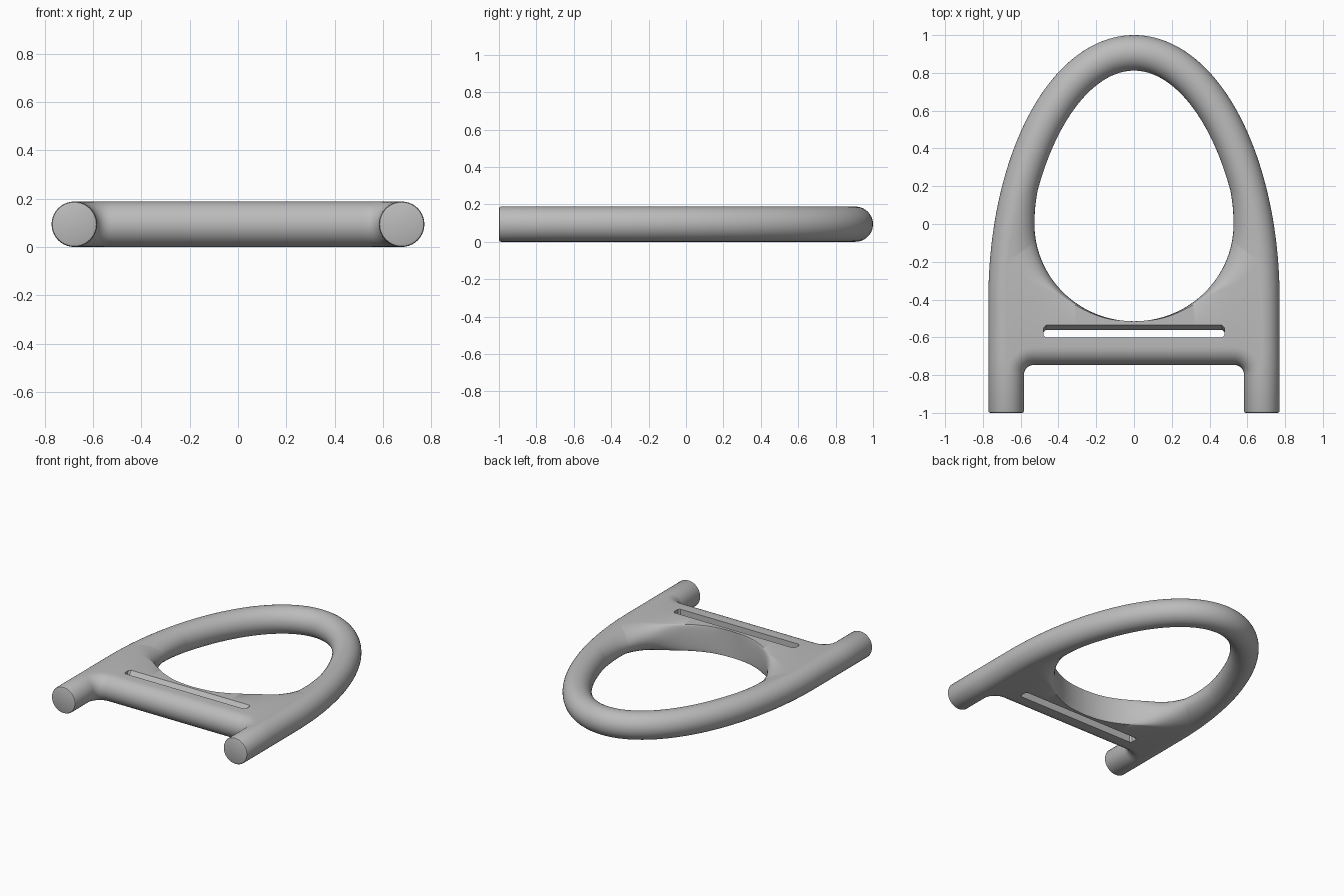
import bpy, bmesh, math
from mathutils import Vector

R = 0.094            # half thickness, also the tube radius
RAIL_X, RAIL_Y = 0.677, -0.4
RAIL_B = 1 - R - RAIL_Y

if "Cube" in bpy.data.objects:
    bpy.data.objects.remove(bpy.data.objects["Cube"])

grey = bpy.data.materials.new("plain_grey")
grey.use_nodes = True
COLOUR = (0.5, 0.5, 0.5, 1)
grey.diffuse_color = COLOUR
grey.node_tree.nodes["Principled BSDF"].inputs["Base Color"].default_value = COLOUR


def loft(name, rings):
    """Skin a list of equal closed rings and cap both ends."""
    bm = bmesh.new()
    rows = [[bm.verts.new(p) for p in ring] for ring in rings]
    n = len(rows[0])
    for a, b in zip(rows, rows[1:]):
        for i in range(n):
            j = (i + 1) % n
            bm.faces.new((a[i], a[j], b[j], b[i]))
    bm.faces.new(rows[0][::-1])
    bm.faces.new(rows[-1])
    bmesh.ops.recalc_face_normals(bm, faces=bm.faces)
    mesh = bpy.data.meshes.new(name)
    bm.to_mesh(mesh)
    bm.free()
    mesh.materials.append(grey)
    obj = bpy.data.objects.new(name, mesh)
    bpy.context.collection.objects.link(obj)
    return obj


def smooth(obj):
    bpy.ops.object.select_all(action='DESELECT')
    obj.select_set(True)
    bpy.context.view_layer.objects.active = obj
    bpy.ops.object.shade_smooth_by_angle(angle=math.radians(35))


def rounded_edge(crest, edge, steps=16):
    """Half-round section from bottom crest, out to the edge, to top crest."""
    pts = []
    for i in range(steps + 1):
        a = math.pi * (i / steps - 0.5)
        p = crest.lerp(edge, math.cos(a))
        pts.append(Vector((p.x, p.y, R + R * math.sin(a))))
    return pts


def spline(keys, t):
    """Catmull-Rom through (t, x, y) keys."""
    i = max(k for k in range(len(keys) - 1) if k == 0 or keys[k][0] <= t)
    p = [Vector(keys[min(max(k, 0), len(keys) - 1)][1:]) for k in range(i - 1, i + 3)]
    u = (t - keys[i][0]) / (keys[i + 1][0] - keys[i][0])
    return 0.5 * (2 * p[1] + (p[2] - p[0]) * u
                  + (2 * p[0] - 5 * p[1] + 4 * p[2] - p[3]) * u ** 2
                  + (3 * p[1] - p[0] - 3 * p[2] + p[3]) * u ** 3)


def rail_point(y):
    return Vector((RAIL_X * math.sqrt(1 - ((y - RAIL_Y) / RAIL_B) ** 2), y))


def mirrored(pts):
    return [Vector((-p.x, *p[1:])) for p in pts]


# Arched rail: straight legs joined by a half ellipse, with eased ends
stations = [(RAIL_X, -1, 0, 1, R - 0.01), (RAIL_X, -0.997, 0, 1, R - 0.003),
            (RAIL_X, -0.99, 0, 1, R), (RAIL_X, -0.7, 0, 1, R)]
legs_end = [(-x, y, 0, -1, r) for x, y, _, _, r in reversed(stations)]
for i in range(97):
    a = math.pi * i / 96
    t = Vector((-RAIL_X * math.sin(a), RAIL_B * math.cos(a))).normalized()
    stations.append((RAIL_X * math.cos(a), RAIL_Y + RAIL_B * math.sin(a), t.x, t.y, R))
rings = []
for x, y, tx, ty, r in stations + legs_end:
    ring = []
    for k in range(40):
        c, s = math.cos(math.tau * k / 40), math.sin(math.tau * k / 40)
        ring.append(Vector((x + ty * r * c, y - tx * r * c, R + r * s)))
    rings.append(ring)
smooth(loft("arched_rail", rings))

# Opening: egg-shaped edge at mid height, and the crest where it meets the flat
def opening(deg):
    a = math.radians(deg)
    return Vector((0.527 * math.cos(a), (0.515 if deg < 0 else 0.71) * math.sin(a)))


CREST = [(-90, 0, -0.516), (-75, 0.135, -0.502), (-60, 0.26, -0.457),
         (-40, 0.42, -0.366), (-25, 0.555, -0.305), (-10, *rail_point(-0.2))]


def crossbar_front(deg):
    """Crest and edge of the crossbar front, filleted into the leg."""
    if deg <= -28:
        x = 0.53 * (deg + 90) / 62
        return Vector((x, -0.652)), Vector((x, -0.746))
    a = math.radians(90 * (-10 - deg) / 18)
    d = Vector((math.cos(a), math.sin(a)))
    c = Vector((0.53, -0.799))
    return c + d * 0.147, c + d * 0.053


# Web plate with rounded crossbar front
half = []
for i in range(41):
    deg = -90 + 2 * i
    front = rounded_edge(*crossbar_front(deg))
    back = rounded_edge(spline(CREST, deg), opening(deg))
    half.append(front + back[::-1])
web = loft("web_and_crossbar", [mirrored(r) for r in half[:0:-1]] + half)

# Slot through the web, chamfered on its rear edges
slot_rings = []
for x, inset in ((-0.478, 0.012), (-0.466, 0), (0.466, 0), (0.478, 0.012)):
    front_y, rear_y, lip_y = -0.602 + inset, -0.56 - inset, -0.536 - inset
    profile = [(front_y, -0.05), (lip_y, -0.05), (lip_y, 0), (rear_y, 0.03),
               (rear_y, 2 * R - 0.03), (lip_y, 2 * R), (lip_y, 0.25), (front_y, 0.25)]
    slot_rings.append([Vector((x, y, z)) for y, z in profile])
cutter = loft("slot_cutter", slot_rings)
cutter.hide_render = True
cut = web.modifiers.new("slot", 'BOOLEAN')
cut.object = cutter
cut.solver = 'EXACT'
bpy.ops.object.select_all(action='DESELECT')
bpy.context.view_layer.objects.active = web
web.select_set(True)
bpy.ops.object.modifier_apply(modifier=cut.name)
bpy.data.objects.remove(cutter)
smooth(web)

# Side fairings blending the opening into the rail
rings = []
for i in range(23):
    deg = -10 + 2 * i
    crest = rail_point(-0.2 + 0.62 * i / 22)
    rings.append(rounded_edge(crest, opening(deg)))
for side, shape in (("left", rings), ("right", [mirrored(r) for r in rings])):
    smooth(loft(side + "_fairing", shape))
